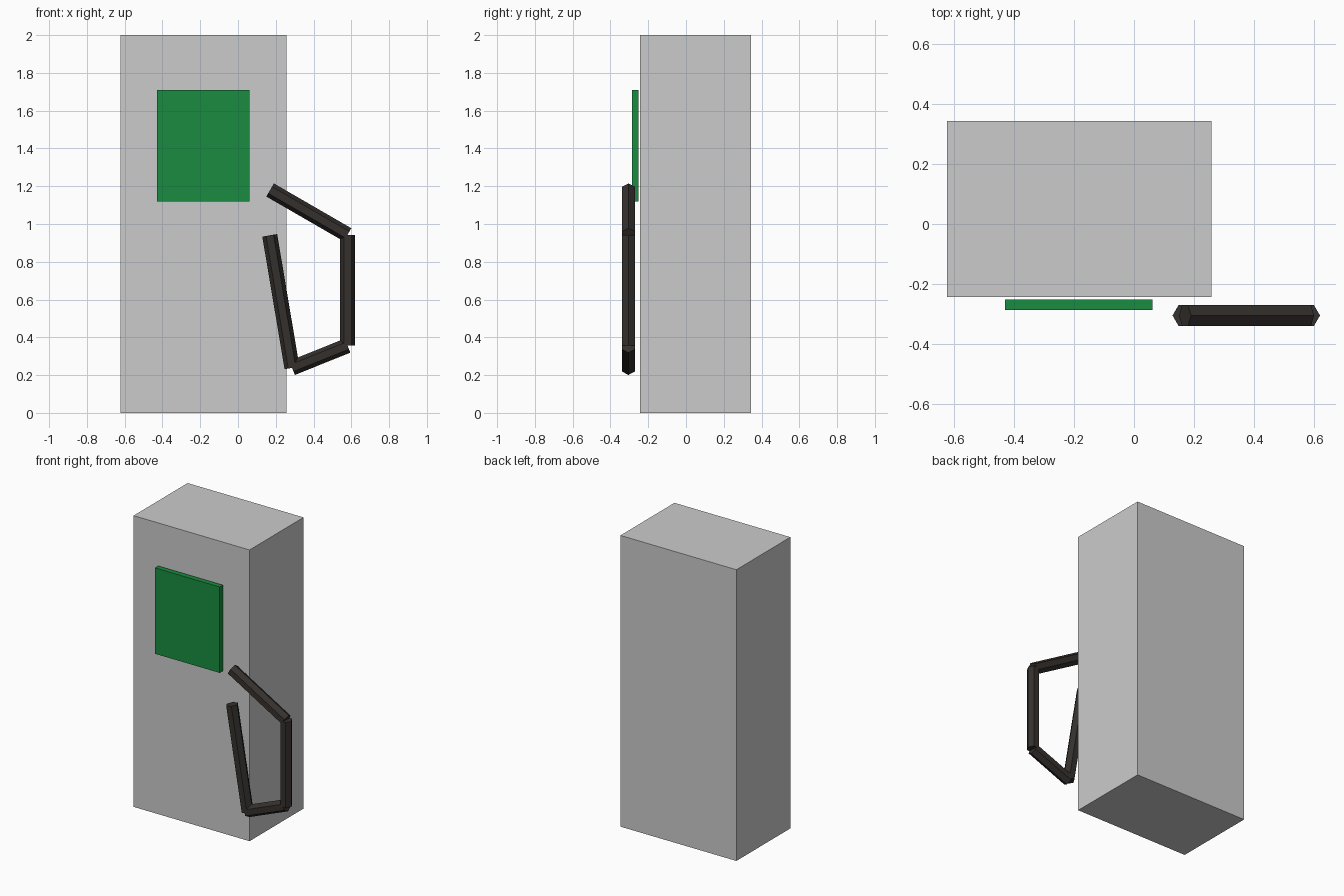
import bpy, bmesh, math
from mathutils import Vector

if "Cube" in bpy.data.objects:
    bpy.data.objects.remove(bpy.data.objects["Cube"])


def material(name, color):
    m = bpy.data.materials.new(name)
    m.diffuse_color = color
    m.use_nodes = True
    m.node_tree.nodes["Principled BSDF"].inputs["Base Color"].default_value = m.diffuse_color
    return m


def finish(name, bm, mat=None):
    bmesh.ops.recalc_face_normals(bm, faces=bm.faces)
    mesh = bpy.data.meshes.new(name)
    bm.to_mesh(mesh)
    bm.free()
    ob = bpy.data.objects.new(name, mesh)
    bpy.context.collection.objects.link(ob)
    if mat:
        mesh.materials.append(mat)
    return ob


def box(name, lo, hi, mat=None):
    lo, hi = Vector(lo), Vector(hi)
    bm = bmesh.new()
    bmesh.ops.create_cube(bm, size=1)
    bmesh.ops.scale(bm, vec=hi - lo, verts=bm.verts)
    bmesh.ops.translate(bm, vec=(lo + hi) / 2, verts=bm.verts)
    return finish(name, bm, mat)


def hex_rod(name, a, b, r, mat):
    # Capped six-sided rod with flats facing front and back
    a, b = Vector(a), Vector(b)
    y = Vector((0, 1, 0))
    side = (b - a).normalized().cross(y)
    ring = [r * (math.cos(k * math.pi / 3) * side + math.sin(k * math.pi / 3) * y)
            for k in range(6)]
    bm = bmesh.new()
    ends = [[bm.verts.new(p + o) for o in ring] for p in (a, b)]
    for loop in ends:
        bm.faces.new(loop)
    for i in range(6):
        j = (i + 1) % 6
        bm.faces.new((ends[0][i], ends[0][j], ends[1][j], ends[1][i]))
    return finish(name, bm, mat)


green = material("screen_green", (0.01, 0.26, 0.05, 1))
black = material("hose_black", (0.035, 0.03, 0.027, 1))

# Pump cabinet and display panel
box("pump_cabinet", (-0.623, -0.243, 0), (0.258, 0.343, 2))
box("display_panel", (-0.43, -0.287, 1.12), (0.062, -0.252, 1.71), green)

# Hanging hose made of four straight rods
path = [(0.17, 1.18), (0.58, 0.943), (0.58, 0.356), (0.286, 0.238), (0.168, 0.94)]
for i, (p, q) in enumerate(zip(path, path[1:])):
    hex_rod(f"hose_segment_{i + 1}", (p[0], -0.305, p[1]), (q[0], -0.305, q[1]), 0.04, black)
